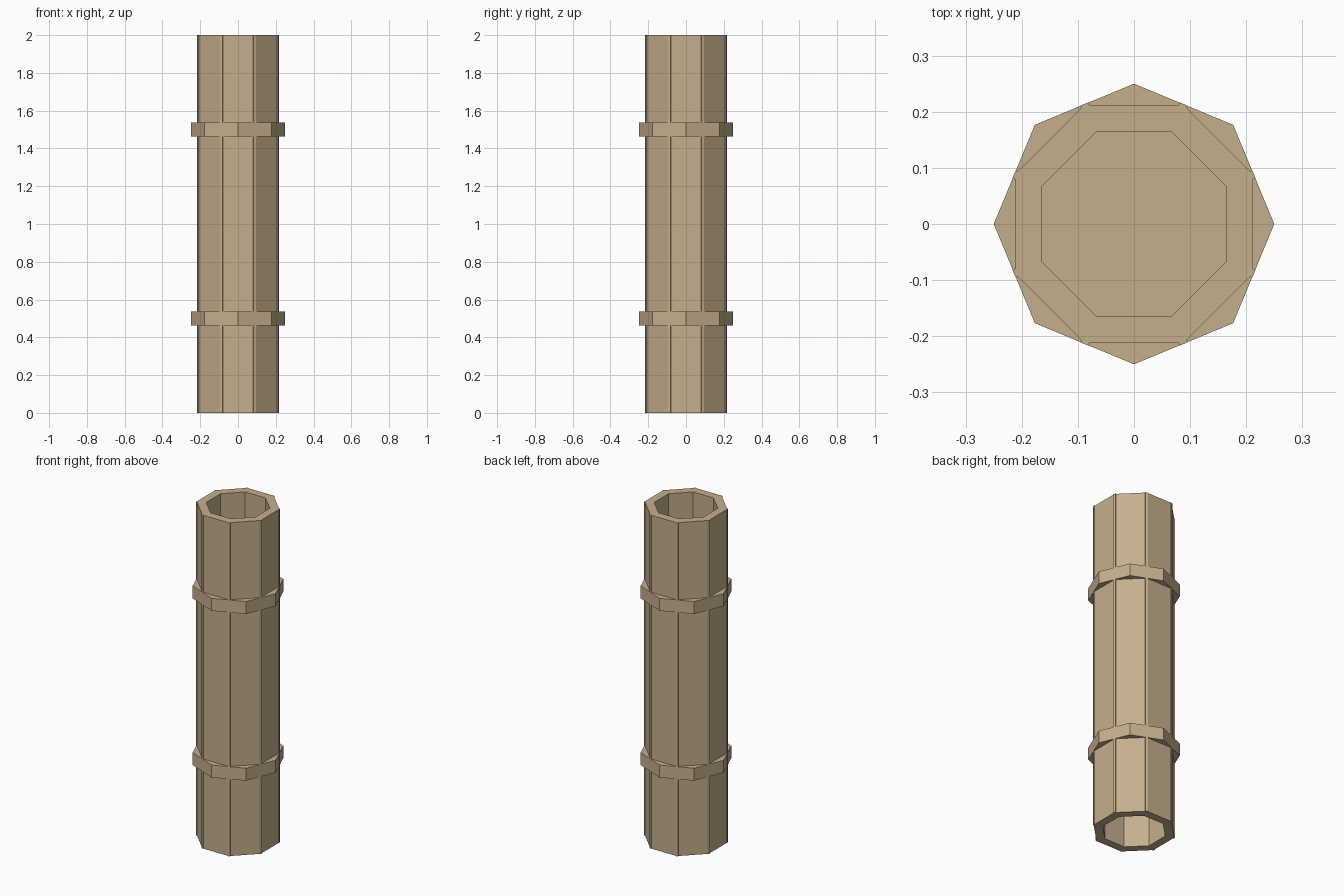
import bpy, bmesh, math
from mathutils import Matrix

cube = bpy.data.objects.get("Cube")
if cube:
    bpy.data.objects.remove(cube, do_unlink=True)

SIDES = 8
HEIGHT = 2.0
STEP = 2 * math.pi / SIDES

tan = bpy.data.materials.new("tan")
tan.use_nodes = True
tan.diffuse_color = (0.56, 0.43, 0.27, 1)
tan.node_tree.nodes["Principled BSDF"].inputs["Base Color"].default_value = tan.diffuse_color


def add_object(name, bm):
    bmesh.ops.recalc_face_normals(bm, faces=bm.faces)
    mesh = bpy.data.meshes.new(name)
    bm.to_mesh(mesh)
    bm.free()
    mesh.materials.append(tan)
    obj = bpy.data.objects.new(name, mesh)
    bpy.context.collection.objects.link(obj)


# Hollow octagonal tube, flat sides facing the axes
bm = bmesh.new()
loops = []
for radius, z in ((0.23, 0), (0.23, HEIGHT), (0.177, HEIGHT), (0.177, 0)):
    angles = [(i + 0.5) * STEP for i in range(SIDES)]
    loops.append([bm.verts.new((radius * math.cos(a), radius * math.sin(a), z)) for a in angles])
for a, b in zip(loops, loops[1:] + loops[:1]):
    for i in range(SIDES):
        j = (i + 1) % SIDES
        bm.faces.new((a[i], a[j], b[j], b[i]))
add_object("tube", bm)

# Solid octagonal bands, corners on the axes
for name, z in (("lower_band", 0.5), ("upper_band", 1.5)):
    bm = bmesh.new()
    bmesh.ops.create_cone(bm, cap_ends=True, segments=SIDES, radius1=0.25, radius2=0.25,
                          depth=0.075, matrix=Matrix.Translation((0, 0, z)))
    for v in bm.verts:
        a = round(math.atan2(v.co.y, v.co.x) / STEP) * STEP
        v.co.x, v.co.y = 0.25 * math.cos(a), 0.25 * math.sin(a)
    add_object(name, bm)

# Thin ribs along the tube's corners
bm = bmesh.new()
for i in range(SIDES):
    place = (Matrix.Rotation((i + 0.5) * STEP, 4, "Z")
             @ Matrix.Translation((0.2265, 0, HEIGHT / 2))
             @ Matrix.Diagonal((0.01, 0.015, HEIGHT, 1)))
    bmesh.ops.create_cube(bm, size=1, matrix=place)
add_object("corner_ribs", bm)
